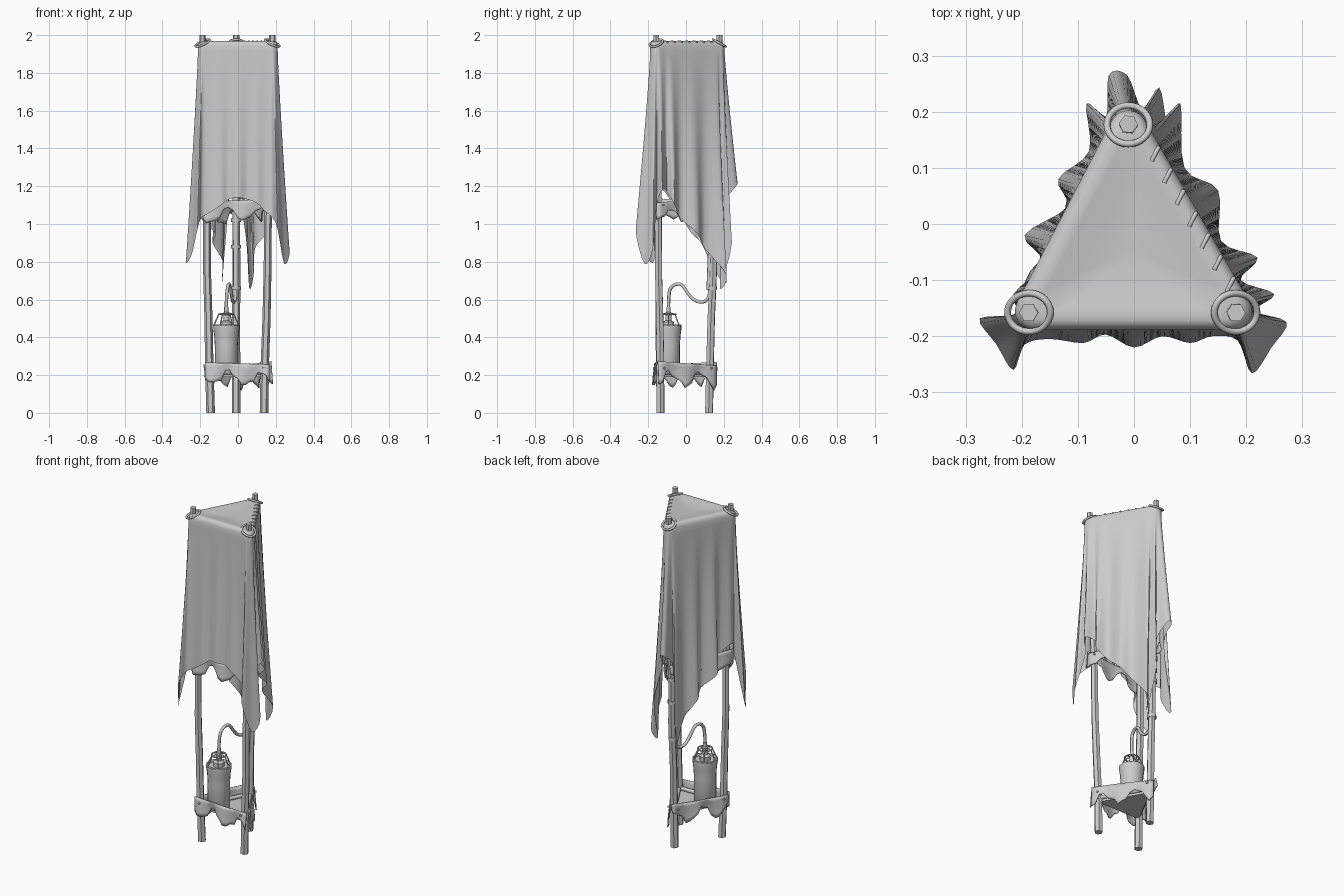
import bpy, bmesh, math, random
from mathutils import Vector as V

if "Cube" in bpy.data.objects:
    bpy.data.objects.remove(bpy.data.objects["Cube"])
random.seed(4)

FOOT = [V((-.145, -.135, 0)), V((.138, -.135, 0)), V((-.01, .122, 0))]
HEAD = [V((-.188, -.158, 2)), V((.182, -.158, 2)), V((-.01, .178, 2))]
MID = V((-.003, -.04, 0))


def pole_at(i, z):
    return FOOT[i].lerp(HEAD[i], z / 2)


def make(name, verts, faces, smooth=None):
    me = bpy.data.meshes.new(name)
    me.from_pydata([tuple(v) for v in verts], [], faces)
    bm = bmesh.new()
    bm.from_mesh(me)
    bmesh.ops.recalc_face_normals(bm, faces=bm.faces)
    bm.to_mesh(me)
    bm.free()
    ob = bpy.data.objects.new(name, me)
    bpy.context.collection.objects.link(ob)
    if smooth:
        bpy.context.view_layer.objects.active = ob
        bpy.ops.object.select_all(action='DESELECT')
        ob.select_set(True)
        bpy.ops.object.shade_smooth_by_angle(angle=math.radians(smooth))
    return ob


def lathe(name, x, y, profile, n=20, smooth=35):
    verts = [(x + r * math.cos(2 * math.pi * k / n), y + r * math.sin(2 * math.pi * k / n), z)
             for r, z in profile for k in range(n)]
    faces = [(j * n + k, j * n + (k + 1) % n, (j + 1) * n + (k + 1) % n, (j + 1) * n + k)
             for j in range(len(profile) - 1) for k in range(n)]
    faces += [tuple(range(n)), tuple(range(len(verts) - n, len(verts)))]
    return make(name, verts, faces, smooth)


def tube(name, pts, r, smooth=True, cyclic=False):
    cu = bpy.data.curves.new(name, 'CURVE')
    cu.dimensions = '3D'
    cu.bevel_depth = r
    cu.bevel_resolution = 2
    cu.use_fill_caps = True
    sp = cu.splines.new('NURBS' if smooth else 'POLY')
    sp.points.add(len(pts) - 1)
    for p, c in zip(sp.points, pts):
        p.co = (*c, 1)
    sp.use_cyclic_u = cyclic
    if smooth:
        sp.order_u = 3
        sp.use_endpoint_u = not cyclic
        sp.resolution_u = 6
    ob = bpy.data.objects.new(name, cu)
    bpy.context.collection.objects.link(ob)


# Three rough wooden poles, splayed outwards
for i, nm in enumerate(("front_left", "front_right", "back")):
    verts, n, rows = [], 6, 9
    for j in range(rows):
        z = 2 * j / (rows - 1)
        c = pole_at(i, z)
        if 0 < j < rows - 1:
            c += V((random.uniform(-.003, .003), random.uniform(-.003, .003), 0))
        r = .023 - .006 * j / (rows - 1)
        for k in range(n):
            a = 2 * math.pi * k / n + i
            verts.append(c + V((r * math.cos(a), r * math.sin(a), 0)))
    faces = [(j * n + k, j * n + (k + 1) % n, (j + 1) * n + (k + 1) % n, (j + 1) * n + k)
             for j in range(rows - 1) for k in range(n)]
    faces += [tuple(range(n)), tuple(range(len(verts) - n, len(verts)))]
    make(nm + "_pole", verts, faces)
    # Tied cloth loop around the pole head
    c = pole_at(i, 1.96)
    out = (HEAD[i] - MID).to_2d().normalized()
    ring = []
    for k in range(10):
        a = 2 * math.pi * k / 10
        d = V((math.cos(a), math.sin(a)))
        ring.append((c.x + .04 * d.x, c.y + .036 * d.y, 1.958 - .02 * d.dot(out)))
    tube(nm + "_tie", ring, .006, True, True)

# Cloth cover: top is a rounded triangle, bottom follows these hem points
CORE = [V((-.178, -.155)), V((.176, -.155)), V((-.01, .168))]
HEM = [(-.275, -.168, .81), (-.245, -.215, .84), (-.215, -.26, .97), (-.195, -.215, 1.03),
       (-.15, -.205, 1.06), (-.09, -.212, 1.1), (-.05, -.197, 1.13), (0, -.22, 1.14),
       (.05, -.2, 1.13), (.1, -.212, 1.11), (.14, -.2, 1.07), (.185, -.208, 1.03),
       (.21, -.266, .97), (.245, -.22, .79), (.272, -.175, .87), (.215, -.155, 1.1),
       (.25, -.125, 1.18), (.19, -.1, 1.17), (.22, -.06, 1.1), (.155, -.03, 1.03),
       (.15, .06, .95), (.09, .1, .87), (.083, .215, .73), (.06, .18, .66),
       (.045, .243, .9), (.015, .205, 1.1), (-.012, .265, 1.2), (-.045, .265, 1.2),
       (-.05, .19, 1.1), (-.085, .215, .69), (-.08, .13, .8), (-.135, .08, .9),
       (-.12, .03, .95), (-.195, -.02, 1.03), (-.16, -.07, 1.1), (-.215, -.125, 1.18),
       (-.205, -.165, 1.1)]


def catmull(a, b, c, d, t):
    return .5 * (2 * b + (c - a) * t + (2 * a - 5 * b + 4 * c - d) * t * t + (3 * b - a - 3 * c + d) * t ** 3)


def to_rim(p):
    best = None
    for i in range(3):
        a, b = CORE[i], CORE[(i + 1) % 3]
        t = max(0, min(1, (p - a).dot(b - a) / (b - a).length_squared))
        q = a.lerp(b, t)
        if best is None or (p - q).length < (p - best).length:
            best = q
    return best + (p - best).normalized() * .034


pts = [V(p) for p in HEM]
N = len(pts)
hem = [catmull(pts[i - 1], pts[i], pts[(i + 1) % N], pts[(i + 2) % N], s / 4)
       for i in range(N) for s in range(4)]
M = len(hem)
rim = [to_rim(h.to_2d()) for h in hem]
for _ in range(12):
    rim = [to_rim((rim[k - 1] + rim[k] * 2 + rim[(k + 1) % M]) / 4) for k in range(M)]
cen = V((-.004, -.05))
verts = [(cen.x, cen.y, 1.955)]
CAP = [(.2, 1.956), (.5, 1.96), (.75, 1.967), (.88, 1.969), (.96, 1.962)]
for f, z in CAP:
    verts += [(*cen.lerp(r, f), z) for r in rim]
ROWS = 28
for j in range(ROWS + 1):
    v = j / ROWS
    for r, h in zip(rim, hem):
        verts.append((*r.lerp(h.to_2d(), v ** 1.15), 1.945 + (h.z - 1.945) * v))
faces = [(0, 1 + k, 1 + (k + 1) % M) for k in range(M)]
for j in range(len(CAP) + ROWS):
    a, b = 1 + j * M, 1 + (j + 1) * M
    faces += [(a + k, a + (k + 1) % M, b + (k + 1) % M, b + k) for k in range(M)]
make("cloth_cover", verts, faces, 60)

# Stitches along the right top seam
for k in range(7):
    p = CORE[1].lerp(CORE[2], .12 + .12 * k) + V((.018, .01))
    tube("seam_stitch", [(p.x - .006, p.y - .014, 1.967), (p.x, p.y, 1.97), (p.x + .006, p.y + .01, 1.96)], .004)


# Ragged nailed bands joining the poles, low and high
def band(name, i, ztop, h):
    a, b = pole_at(i, ztop), pole_at((i + 1) % 3, ztop)
    d = (b - a).normalized()
    out = V((d.y, -d.x, 0))
    nx, nz = 16, 5
    a, b = a - d * .025 + out * .024, b + d * .025 + out * .024
    drop = [h * (.8 + .3 * math.sin(k * .8 + i * 2) + random.uniform(-.18, .18)) for k in range(nx + 1)]
    tilt = random.uniform(-.012, .012)
    vs = []
    for k in range(nx + 1):
        u = k / nx
        for m in range(nz + 1):
            w = m / nz
            bulge = .012 * w * math.sin(k * .9 + i) + .006 * math.sin(u * math.pi)
            vs.append(a.lerp(b, u) + out * bulge + V((0, 0, tilt * (2 * u - 1) - drop[k] * w)))
    n = nz + 1
    fs = [(k * n + m, (k + 1) * n + m, (k + 1) * n + m + 1, k * n + m + 1) for k in range(nx) for m in range(nz)]
    ob = make(name, vs, fs, 40)
    ob.modifiers.new("thickness", 'SOLIDIFY').thickness = .006
    for u in (.1, .9):
        p = a.lerp(b, u) + out * .004
        tube(name + "_nail", [p + V((0, 0, -.025)), p + out * .008 + V((0, 0, -.025))], .006, False)


for i, side in enumerate(("front", "right", "left")):
    band(side + "_lower_band", i, .262, .105)
    band(side + "_upper_band", i, 1.125, .1)
    # Inner cross rail behind the lower band
    tube(side + "_cross_rail", [pole_at(i, .215), pole_at((i + 1) % 3, .215)], .012, False)

# Triangular shelf holding the canister
tri = [pole_at(i, z) for z in (.19, .205) for i in range(3)]
make("shelf", tri, [(0, 1, 2), (3, 4, 5), (0, 1, 4, 3), (1, 2, 5, 4), (2, 0, 3, 5)])

# Canister with wire guard
cx, cy = -.062, -.093
lathe("canister", cx, cy, [(.055, .205), (.061, .215), (.061, .36), (.064, .41), (.069, .445),
                           (.069, .465), (.062, .468), (.058, .455)])
lathe("canister_neck", cx, cy, [(.03, .455), (.03, .48), (.016, .49), (.016, .53), (.011, .535), (.011, .56)], 12)


def circle(r, z):
    return [(cx + r * math.cos(k * math.pi / 8), cy + r * math.sin(k * math.pi / 8), z) for k in range(16)]


tube("guard_top_ring", circle(.04, .522), .004, False, True)
tube("guard_base_ring", circle(.066, .463), .004, False, True)
for k in range(6):
    c, s = math.cos(k * math.pi / 3), math.sin(k * math.pi / 3)
    tube("guard_wire", [(cx + .066 * c, cy + .066 * s, .462), (cx + .04 * c, cy + .04 * s, .522),
                        (cx + .012 * c, cy + .012 * s, .528)], .0035, False)

# Curved hose from canister to the riser pipe on the back pole
tube("hose", [(cx, cy, .53), (cx, cy, .6), (-.055, -.085, .67), (-.045, -.025, .69), (-.035, .01, .63),
              (-.03, .05, .59), (-.02, .1, .585), (-.012, .127, .62), (-.012, .128, .68)], .009)
top = pole_at(2, 1.3) + V((0, -.012, 0))
tube("riser_pipe", [(-.012, .122, .65), top], .014, False)
for z in (.66, .88, 1.02):
    p = pole_at(2, z)
    lathe("pipe_collar", p.x, p.y - .003, [(.026, z - .01), (.026, z + .01)], 12)
